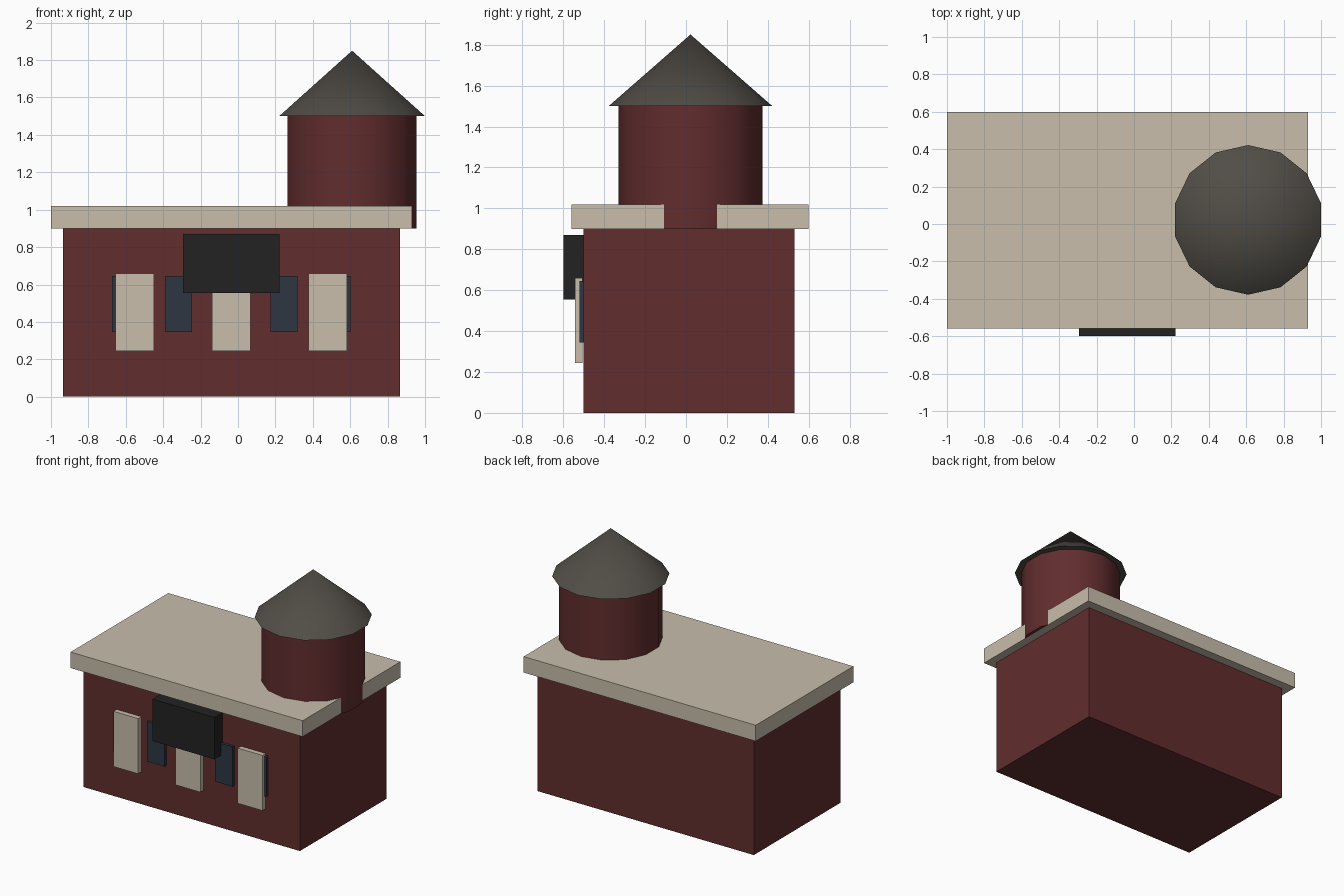
import bpy
import bmesh
from math import radians

old = bpy.data.objects.get("Cube")
if old:
    bpy.data.objects.remove(old, do_unlink=True)


def material(name, rgb):
    mat = bpy.data.materials.new(name)
    mat.use_nodes = True
    colour = (*rgb, 1)
    mat.diffuse_color = colour
    mat.node_tree.nodes["Principled BSDF"].inputs["Base Color"].default_value = colour
    return mat


brick = material("dark red", (0.12, 0.026, 0.027))
cream = material("cream", (0.58, 0.51, 0.41))
slate = material("warm grey", (0.082, 0.074, 0.062))
black = material("near black", (0.016, 0.016, 0.016))
glass = material("dark blue", (0.026, 0.037, 0.054))


def finish(name, bm, mat):
    mesh = bpy.data.meshes.new(name)
    bm.to_mesh(mesh)
    bm.free()
    mesh.materials.append(mat)
    obj = bpy.data.objects.new(name, mesh)
    bpy.context.collection.objects.link(obj)
    return obj


def box(name, xs, ys, zs, mat):
    bm = bmesh.new()
    bmesh.ops.create_cube(bm, size=1)
    for v in bm.verts:
        v.co = [(a + b) / 2 + c * (b - a) for c, (a, b) in zip(v.co, (xs, ys, zs))]
    return finish(name, bm, mat)


def turret_part(name, r_low, r_top, z_low, z_top, mat):
    bm = bmesh.new()
    bmesh.ops.create_cone(bm, cap_ends=True, segments=14, radius1=r_low,
                          radius2=r_top, depth=z_top - z_low)
    bmesh.ops.remove_doubles(bm, verts=bm.verts, dist=0.0001)
    bmesh.ops.translate(bm, verts=bm.verts, vec=(0.61, 0.022, (z_low + z_top) / 2))
    obj = finish(name, bm, mat)
    bpy.ops.object.select_all(action="DESELECT")
    obj.select_set(True)
    bpy.context.view_layer.objects.active = obj
    bpy.ops.object.shade_smooth_by_angle(angle=radians(30))


# Main building and overhanging flat roof
box("building_walls", (-0.935, 0.865), (-0.5, 0.53), (0, 0.9), brick)
box("flat_roof", (-1, 0.93), (-0.56, 0.6), (0.9, 1.02), cream)

# Round tower with a pointed cap
turret_part("tower_wall", 0.353, 0.353, 0.9, 1.5, brick)
turret_part("tower_cap", 0.4, 0, 1.5, 1.85, slate)

# Front details, spaced evenly about the middle of the wall
middle = -0.036
for i in range(-2, 3):
    x = middle + i * 0.2825
    box(f"window_{i + 3}", (x - 0.0725, x + 0.0725), (-0.52, -0.5), (0.345, 0.645), glass)
for i in (-1, 0, 1):
    x = middle + i * 0.517
    box(f"door_panel_{i + 2}", (x - 0.103, x + 0.103), (-0.543, -0.505), (0.245, 0.66), cream)
box("blank_sign", (middle - 0.258, middle + 0.258), (-0.598, -0.5), (0.555, 0.87), black)
